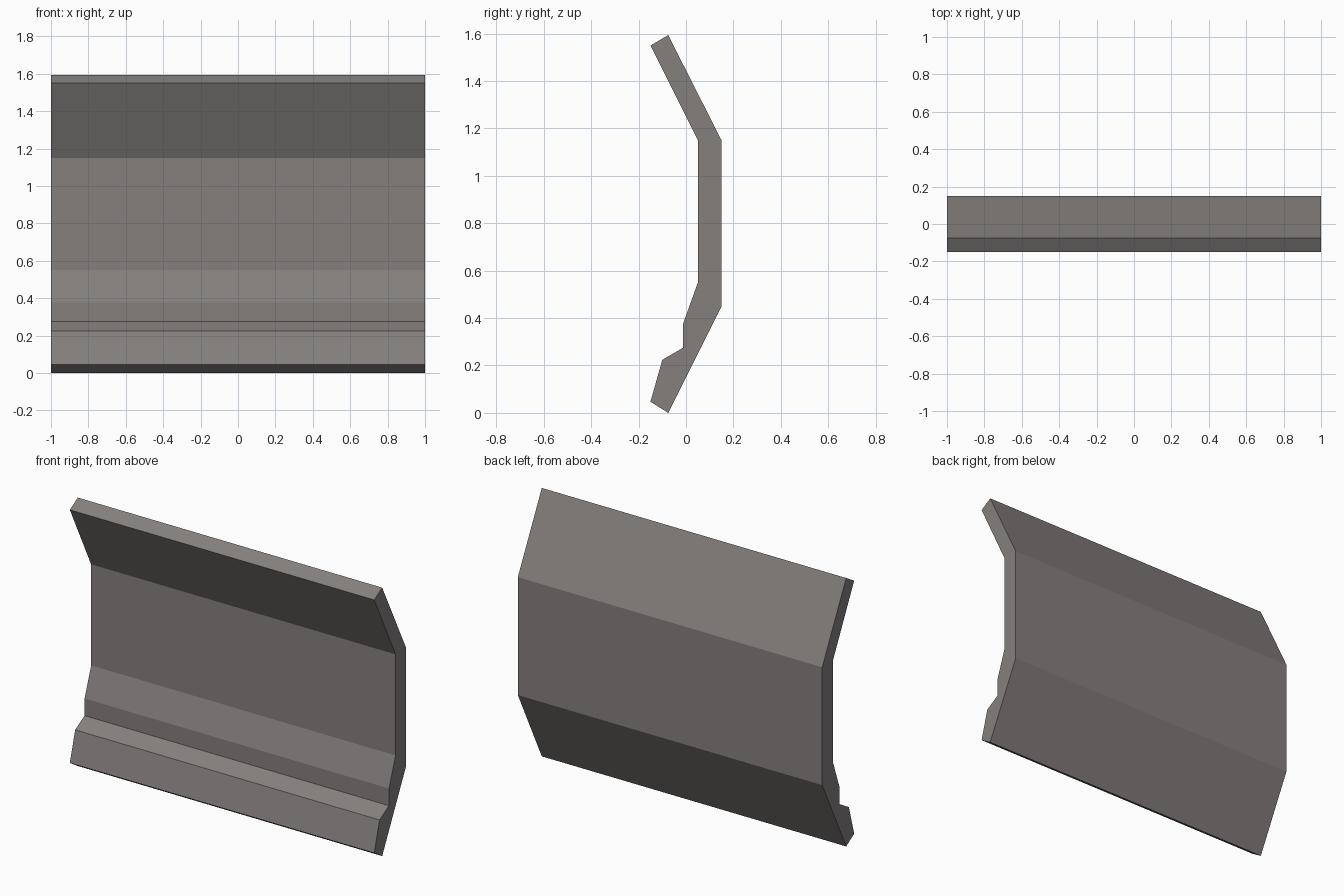
import bpy
import bmesh

if "Cube" in bpy.data.objects:
    bpy.data.objects.remove(bpy.data.objects["Cube"])

# Single warm grey
grey = bpy.data.materials.new("warm_grey")
grey.diffuse_color = (0.23, 0.215, 0.208, 1.0)
grey.use_nodes = True
grey.node_tree.nodes["Principled BSDF"].inputs["Base Color"].default_value = grey.diffuse_color

# Side profile (y, z): back edge up, then stepped front edge down
profile = [
    (-0.15, 0.05), (-0.075, 0.003), (0.15, 0.453), (0.15, 1.153),
    (-0.075, 1.597), (-0.15, 1.553), (0.05, 1.153), (0.05, 0.553),
    (-0.012, 0.38), (-0.012, 0.278), (-0.10, 0.227),
]
base = min(z for _, z in profile)

# Panel: profile face extruded along x, with closed ends
bm = bmesh.new()
end = bm.faces.new([bm.verts.new((-1, y, z - base)) for y, z in profile])
sweep = bmesh.ops.extrude_face_region(bm, geom=[end], use_keep_orig=True)
moved = [v for v in sweep["geom"] if isinstance(v, bmesh.types.BMVert)]
bmesh.ops.translate(bm, verts=moved, vec=(2, 0, 0))
bmesh.ops.recalc_face_normals(bm, faces=bm.faces)

mesh = bpy.data.meshes.new("wall_panel")
bm.to_mesh(mesh)
bm.free()
mesh.materials.append(grey)
panel = bpy.data.objects.new("wall_panel", mesh)
bpy.context.collection.objects.link(panel)
